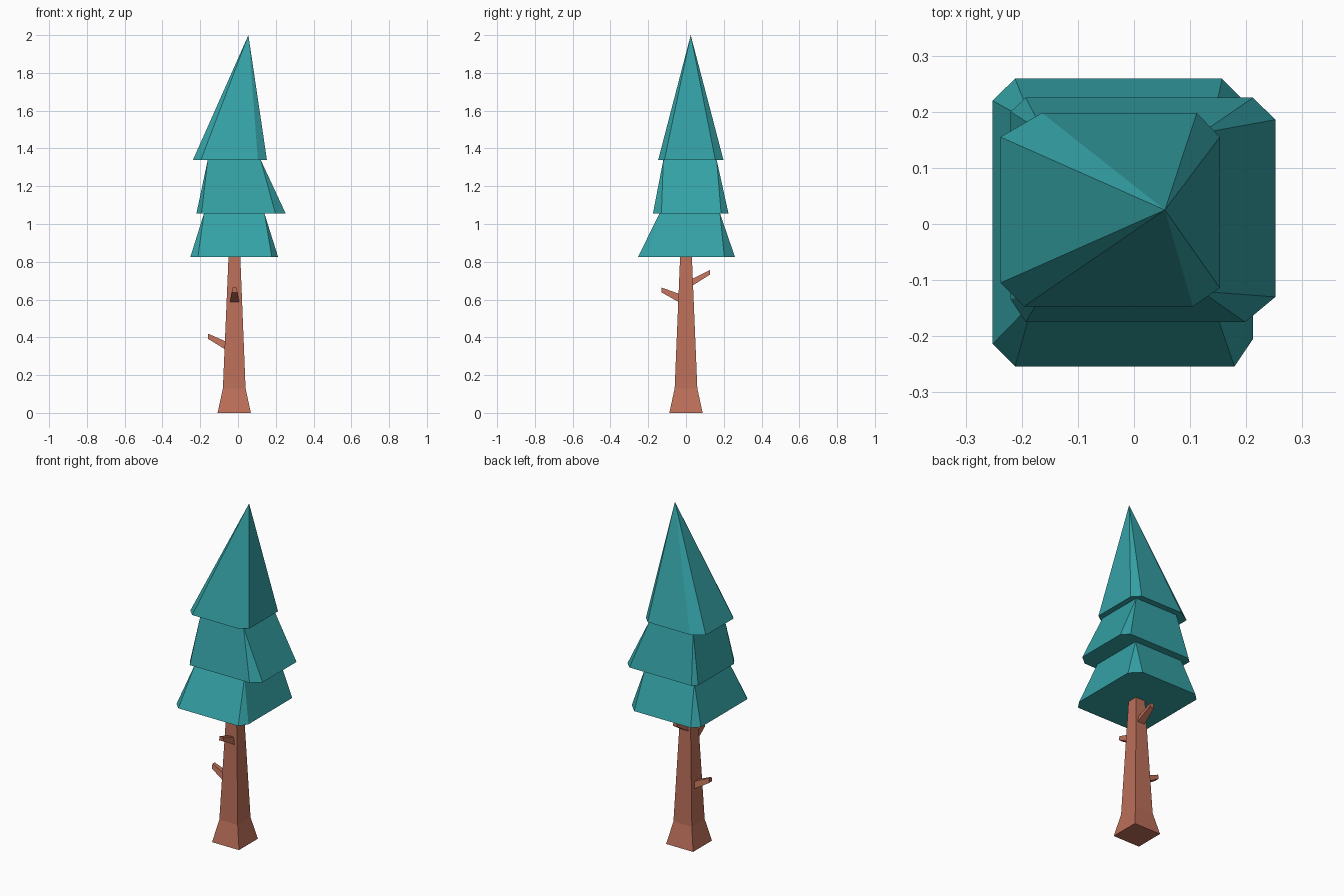
import bpy, bmesh
from mathutils import Vector

if "Cube" in bpy.data.objects:
    bpy.data.objects.remove(bpy.data.objects["Cube"])


def material(name, color):
    m = bpy.data.materials.new(name)
    m.diffuse_color = (*color, 1)
    m.use_nodes = True
    m.node_tree.nodes["Principled BSDF"].inputs["Base Color"].default_value = m.diffuse_color
    return m


NEEDLES = material("needles", (0.035, 0.36, 0.38))
BARK = material("bark", (0.5, 0.16, 0.1))


def finish(name, bm, mat):
    bmesh.ops.recalc_face_normals(bm, faces=bm.faces)
    me = bpy.data.meshes.new(name)
    bm.to_mesh(me)
    bm.free()
    me.materials.append(mat)
    ob = bpy.data.objects.new(name, me)
    bpy.context.collection.objects.link(ob)
    return ob


def loft(name, rings, mat):
    """Skin equal-length rings of points and cap both ends."""
    bm = bmesh.new()
    vs = [[bm.verts.new(p) for p in r] for r in rings]
    n = len(vs[0])
    for a, b in zip(vs, vs[1:]):
        for i in range(n):
            j = (i + 1) % n
            bm.faces.new((a[i], a[j], b[j], b[i]))
    bm.faces.new(vs[0])
    bm.faces.new(vs[-1])
    return finish(name, bm, mat)


def rect(x0, x1, y0, y1, z):
    return [(x0, y0, z), (x1, y0, z), (x1, y1, z), (x0, y1, z)]


def tier(name, base, z0, top, z1):
    """Chamfered base; each corner pair narrows to one top corner (or the tip)."""
    bm = bmesh.new()
    b = [bm.verts.new((x, y, z0)) for x, y in base]
    t = [bm.verts.new((x, y, z1)) for x, y in top]
    n = len(t)
    for i in range(4):
        p, q, r = b[2 * i], b[2 * i + 1], b[(2 * i + 2) % 8]
        u, v = t[i % n], t[(i + 1) % n]
        bm.faces.new((p, q, u))
        bm.faces.new((q, r, v, u) if n > 1 else (q, r, u))
    bm.faces.new(b)
    if n > 1:
        bm.faces.new(t)
    return finish(name, bm, NEEDLES)


# Foliage tiers: corner order front-left, front-right, back-right, back-left
tier("lower_foliage",
     [(-.252, -.214), (-.212, -.254), (.179, -.254), (.212, -.205),
      (.212, .203), (.157, .259), (-.212, .259), (-.252, .22)], .826,
     [(-.18, -.14), (.14, -.14), (.14, .18), (-.18, .18)], 1.056)
tier("middle_foliage",
     [(-.22, -.134), (-.193, -.175), (.198, -.175), (.252, -.13),
      (.252, .186), (.212, .225), (-.193, .225), (-.22, .2)], 1.056,
     [(-.16, -.12), (.12, -.12), (.12, .162), (-.16, .162)], 1.34)
tier("top_foliage",
     [(-.238, -.105), (-.196, -.147), (.105, -.147), (.153, -.114),
      (.153, .155), (.112, .198), (-.164, .198), (-.238, .155)], 1.34,
     [(.055, .025)], 2.0)

# Square trunk with a flared foot
loft("trunk", [rect(-.108, .068, -.088, .088, 0),
               rect(-.08, .04, -.06, .06, .13),
               rect(-.05, .012, -.031, .031, .83)], BARK)


def branch(name, center, direction, near, far, z_near, z_far):
    """Tapered stub growing sideways from the trunk."""
    c, d = Vector(center), Vector(direction)
    side = Vector((-d.y, d.x, 0))
    rings = []
    for dist, (lo, hi), w in ((near, z_near, .025), (far, z_far, .015)):
        o = c + d * dist
        rings.append([o + side * s + Vector((0, 0, z))
                      for s, z in ((-w, lo), (w, lo), (w * .7, hi), (-w * .7, hi))])
    return loft(name, rings, BARK)


# Broken branch stubs
branch("left_branch", (-.018, 0, 0), (-1, 0, 0), .04, .142, (.33, .375), (.393, .42))
branch("front_branch", (-.018, 0, 0), (0, -1, 0), .03, .13, (.582, .628), (.638, .664))
branch("back_branch", (-.018, 0, 0), (0, 1, 0), .025, .127, (.668, .705), (.732, .757))
